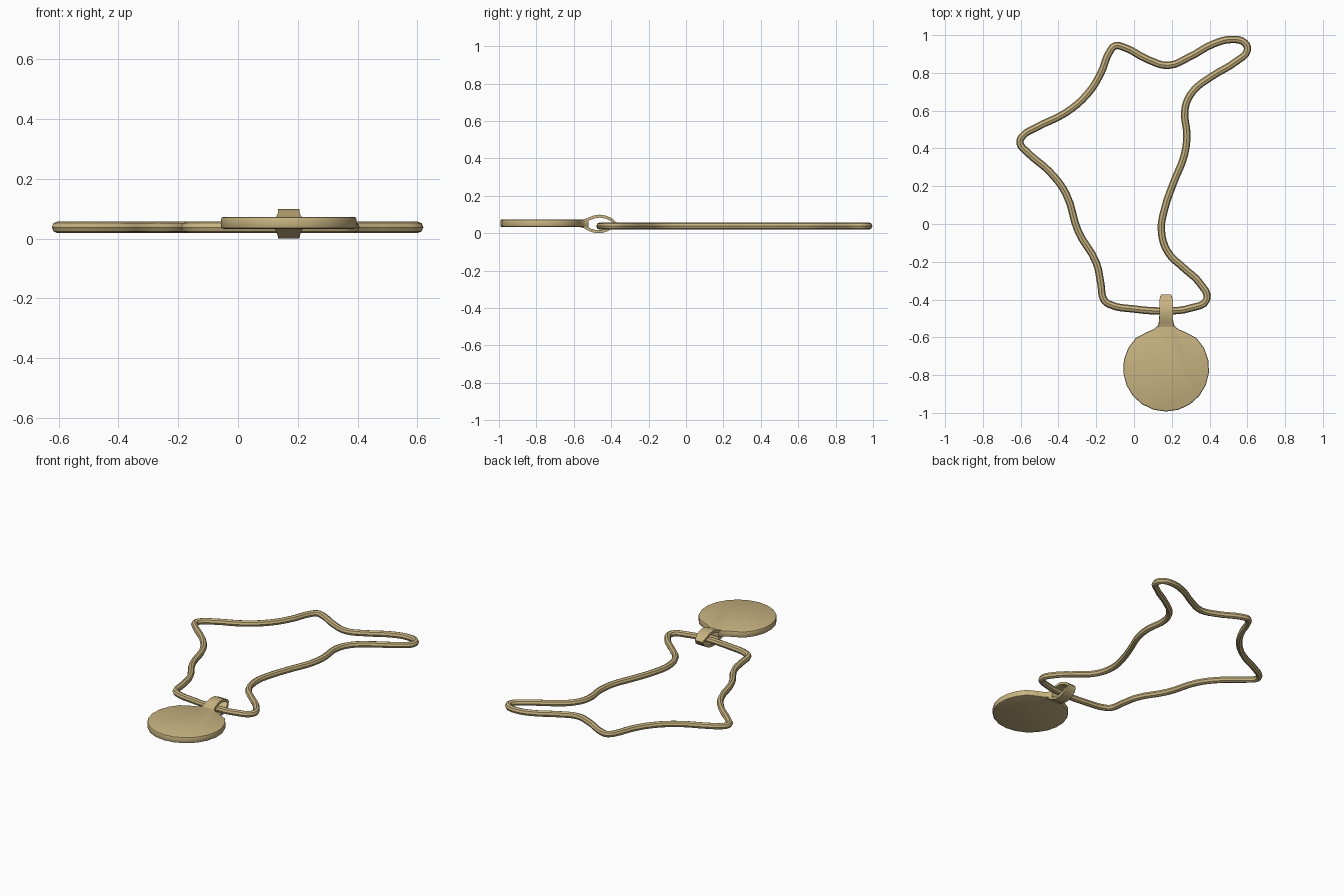
import bpy
import bmesh
import math
from mathutils import Vector

cube = bpy.data.objects.get("Cube")
if cube:
    bpy.data.objects.remove(cube, do_unlink=True)

TAG_X, TAG_Y, TAG_R = 0.17, -0.765, 0.228
TAG_BOTTOM, TAG_TOP = 0.033, 0.073


def make_material(name, colour):
    material = bpy.data.materials.new(name)
    material.use_nodes = True
    material.diffuse_color = colour
    for node in material.node_tree.nodes:
        if node.type == "BSDF_PRINCIPLED":
            node.inputs["Base Color"].default_value = colour
    return material


def add_object(name, mesh, material, crease_angle):
    obj = bpy.data.objects.new(name, mesh)
    bpy.context.collection.objects.link(obj)
    mesh.materials.clear()
    mesh.materials.append(material)
    bpy.ops.object.select_all(action="DESELECT")
    obj.select_set(True)
    bpy.context.view_layer.objects.active = obj
    bpy.ops.object.shade_smooth_by_angle(angle=math.radians(crease_angle))
    return obj


def mesh_from_bmesh(name, bm):
    bmesh.ops.recalc_face_normals(bm, faces=bm.faces)
    mesh = bpy.data.meshes.new(name)
    bm.to_mesh(mesh)
    bm.free()
    return mesh


brass = make_material("brass", (0.58, 0.455, 0.22, 1))

# Cord: closed wavy loop with an eight-sided section
cord_path = [
    (.17, -.46), (.30, -.445), (.385, -.40), (.35, -.315), (.26, -.23),
    (.18, -.15), (.145, -.035), (.165, .09), (.21, .22), (.265, .36),
    (.28, .465), (.27, .61), (.31, .70), (.41, .78), (.54, .86),
    (.60, .92), (.585, .96), (.52, .977), (.42, .953), (.295, .885),
    (.18, .84), (.075, .87), (-.06, .938), (-.10, .943), (-.13, .91),
    (-.175, .80), (-.245, .69), (-.36, .59), (-.52, .51), (-.59, .465),
    (-.604, .43), (-.565, .38), (-.445, .275), (-.36, .16), (-.295, -.04),
    (-.20, -.205), (-.175, -.32), (-.16, -.40), (-.13, -.425), (0, -.45),
]
curve = bpy.data.curves.new("cord_curve", "CURVE")
curve.dimensions = "3D"
curve.bevel_depth = 0.0195
curve.bevel_resolution = 2
curve.resolution_u = 4
spline = curve.splines.new("BEZIER")
spline.bezier_points.add(len(cord_path) - 1)
spline.use_cyclic_u = True
for point, (x, y) in zip(spline.bezier_points, cord_path):
    point.co = (x, y, 0.038)
    point.handle_left_type = point.handle_right_type = "AUTO"
curve_obj = bpy.data.objects.new("cord_curve", curve)
bpy.context.collection.objects.link(curve_obj)
bpy.context.view_layer.update()
graph = bpy.context.evaluated_depsgraph_get()
cord_mesh = bpy.data.meshes.new_from_object(curve_obj.evaluated_get(graph))
bpy.data.objects.remove(curve_obj, do_unlink=True)
add_object("cord", cord_mesh, brass, 35)

# Tag: round plate whose shoulders sweep into a narrow neck
shoulder = [(.105, -.574), (.065, -.557), (.045, -.54), (.037, -.52)]
outline = []
steps = 16
for i in range(steps + 1):
    angle = math.radians(135 + 270 * i / steps)
    outline.append((TAG_R * math.cos(angle), TAG_Y + TAG_R * math.sin(angle)))
outline += shoulder + [(-x, y) for x, y in reversed(shoulder)]

bm = bmesh.new()
base = bm.faces.new([bm.verts.new((TAG_X + x, y, TAG_BOTTOM)) for x, y in outline])
grown = bmesh.ops.extrude_face_region(bm, geom=[base], use_keep_orig=True)
top_verts = [v for v in grown["geom"] if isinstance(v, bmesh.types.BMVert)]
bmesh.ops.translate(bm, verts=top_verts, vec=(0, 0, TAG_TOP - TAG_BOTTOM))
rims = [e for e in bm.edges if abs(e.verts[0].co.z - e.verts[1].co.z) < 1e-5]
bmesh.ops.bevel(bm, geom=rims, offset=0.008, segments=2, profile=0.5,
                affect="EDGES")
add_object("tag_plate", mesh_from_bmesh("tag_plate", bm), brass, 40)

# Hanging loop: strap swept over and under the cord; y, z, half width
strap_path = [
    (-.57, .061, .05), (-.545, .065, .043), (-.52, .076, .037),
    (-.49, .087, .036), (-.46, .091, .036), (-.43, .086, .036),
    (-.40, .073, .034), (-.380, .056, .026), (-.392, .037, .032),
    (-.42, .018, .036), (-.45, .009, .036), (-.48, .008, .036),
    (-.51, .016, .037), (-.54, .033, .042), (-.57, .042, .05),
]
half_thick = 0.008
bm = bmesh.new()
rings = []
for i, (y, z, half) in enumerate(strap_path):
    before = Vector(strap_path[max(i - 1, 0)][:2])
    after = Vector(strap_path[min(i + 1, len(strap_path) - 1)][:2])
    along = (after - before).normalized()
    out = Vector((-along.y, along.x)) * half_thick
    rings.append([
        bm.verts.new((TAG_X + sx * half, y + side * out.x, z + side * out.y))
        for sx, side in ((-1, -1), (1, -1), (1, 1), (-1, 1))])
for first, second in zip(rings, rings[1:]):
    for k in range(4):
        n = (k + 1) % 4
        bm.faces.new((first[k], first[n], second[n], second[k]))
bm.faces.new(rings[0])
bm.faces.new(rings[-1])
add_object("hanging_loop", mesh_from_bmesh("hanging_loop", bm), brass, 50)
